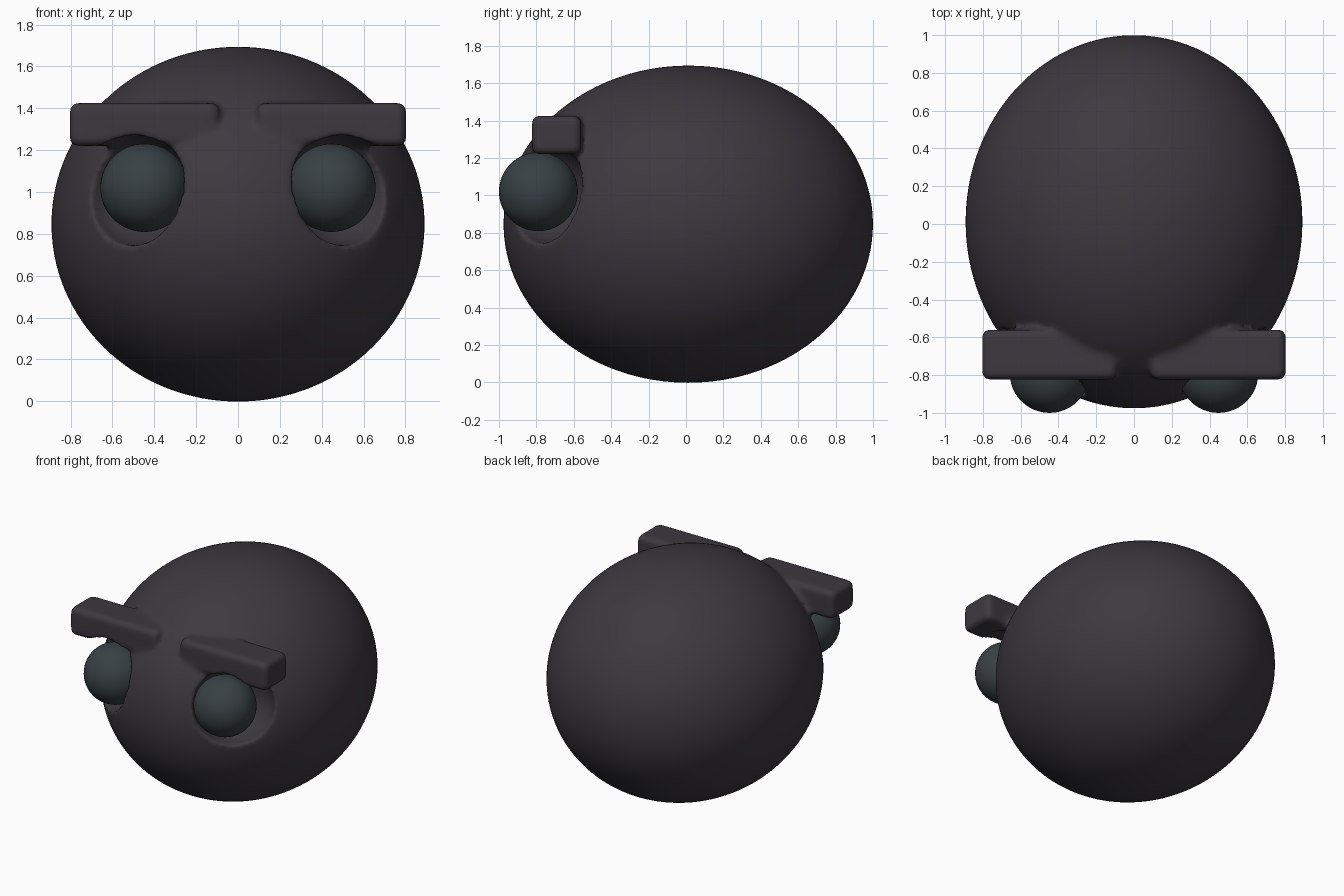
import bpy

if "Cube" in bpy.data.objects:
    bpy.data.objects.remove(bpy.data.objects["Cube"])


def material(name, rgb):
    m = bpy.data.materials.new(name)
    m.diffuse_color = (*rgb, 1)
    m.use_nodes = True
    m.node_tree.nodes["Principled BSDF"].inputs["Base Color"].default_value = m.diffuse_color
    return m


def ellipsoid(name, loc, radii, segs, rings):
    bpy.ops.mesh.primitive_uv_sphere_add(segments=segs, ring_count=rings, radius=1, location=loc)
    o = bpy.context.object
    o.name = name
    o.scale = radii
    bpy.ops.object.transform_apply(location=False, rotation=False, scale=True)
    bpy.ops.object.shade_smooth()
    return o


def box(name, lo, hi, bevel):
    bpy.ops.mesh.primitive_cube_add(size=1, location=[(a + b) / 2 for a, b in zip(lo, hi)])
    o = bpy.context.object
    o.name = name
    o.scale = [b - a for a, b in zip(lo, hi)]
    bpy.ops.object.transform_apply(location=False, rotation=False, scale=True)
    b = o.modifiers.new("Bevel", 'BEVEL')
    b.width = bevel
    b.segments = 2
    return o


def boolean(target, cutter, operation):
    b = target.modifiers.new(operation.title(), 'BOOLEAN')
    b.operation = operation
    b.solver = 'EXACT'
    b.object = cutter
    cutter.hide_render = True
    cutter.display_type = 'WIRE'


skin = material("dark_skin", (0.045, 0.040, 0.050))
eye_mat = material("dark_eye", (0.040, 0.052, 0.058))

# Head: rounded body, slightly longer front to back
head = ellipsoid("head", (0, 0.012, 0.846), (0.892, 0.988, 0.848), 96, 64)
head.data.materials.append(skin)

# Brow ridges are merged into the head
for side, tag in ((1, "left"), (-1, "right")):
    x0, x1 = sorted((side * 0.09, side * 0.803))
    brow = box(f"brow_{tag}", (x0, -0.823, 1.22), (x1, -0.56, 1.425), 0.03)
    boolean(head, brow, 'UNION')

# Eye sockets are carved out below the brows
for side, tag in ((1, "left"), (-1, "right")):
    socket = ellipsoid(f"socket_cutter_{tag}", (side * 0.495, -0.755, 1.01),
                       (0.275, 0.275, 0.265), 48, 32)
    boolean(head, socket, 'DIFFERENCE')

# Fuse the sculpted head and soften its creases
remesh = head.modifiers.new("Fuse", 'REMESH')
remesh.mode = 'VOXEL'
remesh.voxel_size = 0.016
remesh.use_smooth_shade = True
soften = head.modifiers.new("Soften", 'SMOOTH')
soften.factor = 0.5
soften.iterations = 6

# Eyeballs
for side, tag in ((1, "left"), (-1, "right")):
    eye = ellipsoid(f"eye_{tag}", (side * 0.447, -0.789, 1.02), (0.211,) * 3, 48, 32)
    eye.data.materials.append(eye_mat)
